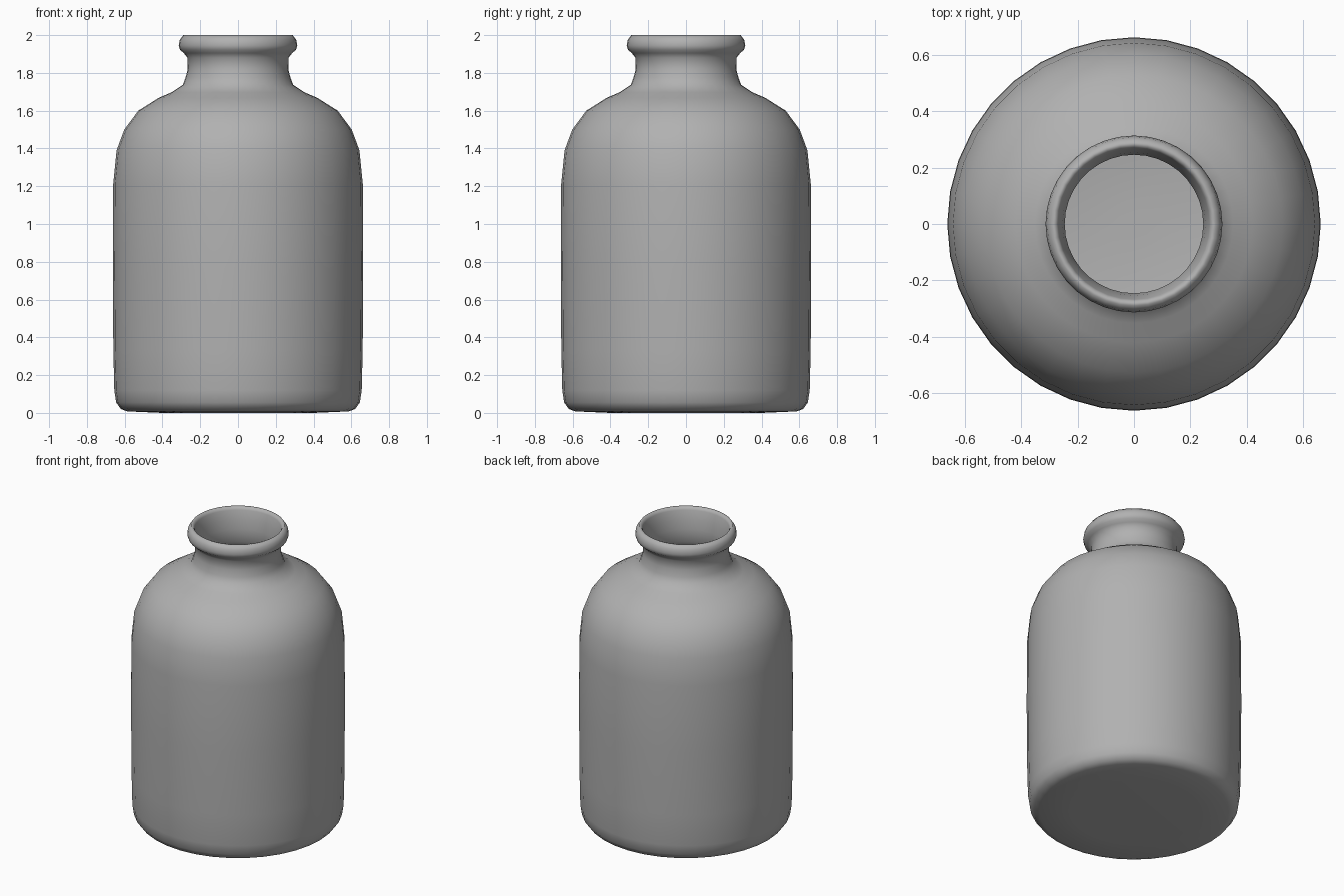
import bpy, bmesh, math

if "Cube" in bpy.data.objects:
    bpy.data.objects.remove(bpy.data.objects["Cube"])

SEGMENTS = 36

# Outer profile (radius, height): base, wall, shoulder, neck, rolled lip
outer = [(0.40, 0.0), (0.585, 0.008), (0.62, 0.02), (0.645, 0.055), (0.655, 0.12),
         (0.66, 0.33), (0.663, 0.76), (0.661, 1.21), (0.643, 1.39), (0.602, 1.50),
         (0.528, 1.60), (0.42, 1.668), (0.352, 1.697), (0.292, 1.737),
         (0.278, 1.775), (0.266, 1.82), (0.267, 1.88), (0.287, 1.905),
         (0.307, 1.922), (0.314, 1.945), (0.308, 1.975), (0.29, 2.0)]

# Inner profile: mouth, neck, shoulder, wall, dished floor
inner = [(0.276, 1.998), (0.268, 1.98), (0.254, 1.92), (0.246, 1.86), (0.246, 1.82),
         (0.254, 1.77), (0.275, 1.72), (0.34, 1.67), (0.41, 1.64), (0.51, 1.577),
         (0.58, 1.485), (0.62, 1.38), (0.638, 1.21), (0.642, 0.76), (0.638, 0.33),
         (0.628, 0.12), (0.60, 0.055), (0.56, 0.035), (0.06, 0.025)]


def lathe(name, profile, segments):
    """Spin a profile round z and close both ends at the axis."""
    bm = bmesh.new()
    rings = [[bm.verts.new((r * math.cos(a), r * math.sin(a), z))
              for a in (2 * math.pi * i / segments for i in range(segments))]
             for r, z in profile]
    for low, high in zip(rings, rings[1:]):
        for i in range(segments):
            j = (i + 1) % segments
            bm.faces.new((low[i], low[j], high[j], high[i]))
    for ring, z in ((rings[0], profile[0][1]), (rings[-1], profile[-1][1])):
        centre = bm.verts.new((0, 0, z))
        for i in range(segments):
            bm.faces.new((ring[i], ring[(i + 1) % segments], centre))
    bmesh.ops.recalc_face_normals(bm, faces=bm.faces)
    for face in bm.faces:
        face.smooth = True
    mesh = bpy.data.meshes.new(name)
    bm.to_mesh(mesh)
    bm.free()
    obj = bpy.data.objects.new(name, mesh)
    bpy.context.collection.objects.link(obj)
    return obj


# Hollow bottle in dark grey
bottle = lathe("bottle", outer + inner, SEGMENTS)
grey = bpy.data.materials.new("dark_grey")
grey.diffuse_color = (0.44, 0.44, 0.44, 1)
grey.use_nodes = True
grey.node_tree.nodes["Principled BSDF"].inputs["Base Color"].default_value = grey.diffuse_color
bottle.data.materials.append(grey)
